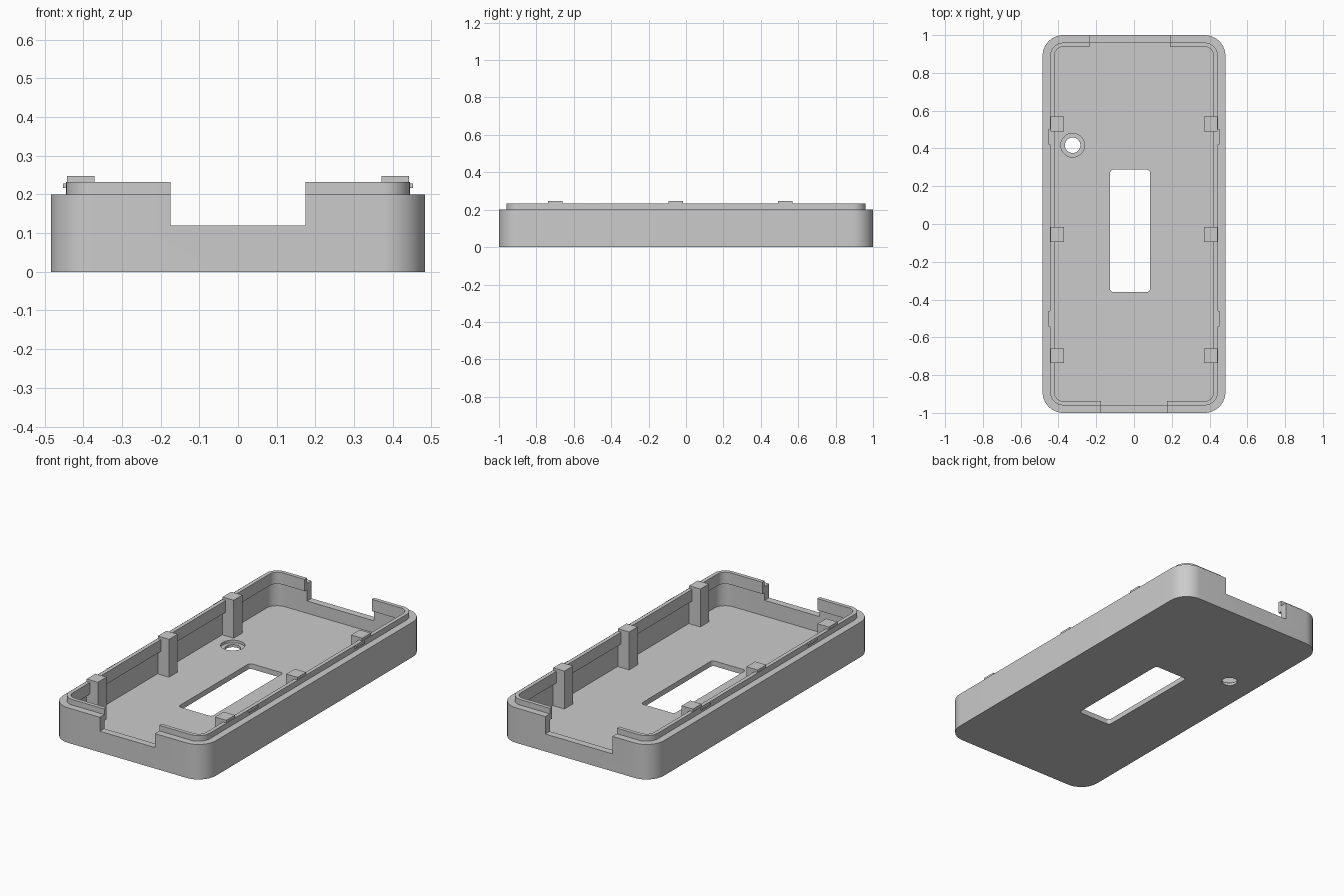
import bpy, bmesh
from math import sin, cos, pi, radians

cube = bpy.data.objects.get("Cube")
if cube:
    bpy.data.objects.remove(cube, do_unlink=True)

grey = bpy.data.materials.new("light grey plastic")
grey.use_nodes = True
colour = (0.6, 0.6, 0.6, 1)
grey.diffuse_color = colour
grey.node_tree.nodes["Principled BSDF"].inputs["Base Color"].default_value = colour


def rounded_outline(hx, hy, r, steps=12):
    """Points of a rounded rectangle, counter-clockwise."""
    points = []
    for i, (sx, sy) in enumerate([(1, 1), (-1, 1), (-1, -1), (1, -1)]):
        for k in range(steps + 1):
            a = pi / 2 * (i + k / steps)
            points.append((sx * (hx - r) + r * cos(a), sy * (hy - r) + r * sin(a)))
    return points


def loft(name, rings, centre=(0, 0)):
    """Closed solid through rings of (half x, half y, radius, z)."""
    bm = bmesh.new()
    loops = [[bm.verts.new((x + centre[0], y + centre[1], z))
              for x, y in rounded_outline(hx, hy, r)] for hx, hy, r, z in rings]
    n = len(loops[0])
    for a, b in zip(loops, loops[1:]):
        for i in range(n):
            j = (i + 1) % n
            bm.faces.new((a[i], a[j], b[j], b[i]))
    bm.faces.new(loops[0][::-1])
    bm.faces.new(loops[-1])
    bmesh.ops.recalc_face_normals(bm, faces=bm.faces)
    return finish(name, bm)


def box(name, x0, x1, y0, y1, z0, z1):
    bm = bmesh.new()
    bmesh.ops.create_cube(bm, size=1)
    for v in bm.verts:
        v.co = [lo + (c + 0.5) * (hi - lo)
                for c, lo, hi in zip(v.co, (x0, y0, z0), (x1, y1, z1))]
    return finish(name, bm)


def cylinder(name, x, y, r, z0, z1):
    bm = bmesh.new()
    bmesh.ops.create_cone(bm, cap_ends=True, segments=48, radius1=r, radius2=r, depth=z1 - z0)
    bmesh.ops.translate(bm, verts=bm.verts, vec=(x, y, (z0 + z1) / 2))
    return finish(name, bm)


def finish(name, bm):
    mesh = bpy.data.meshes.new(name)
    bm.to_mesh(mesh)
    bm.free()
    mesh.materials.append(grey)
    obj = bpy.data.objects.new(name, mesh)
    bpy.context.collection.objects.link(obj)
    return obj


def select(obj):
    bpy.ops.object.select_all(action='DESELECT')
    obj.select_set(True)
    bpy.context.view_layer.objects.active = obj


def cut(obj, cutter):
    select(obj)
    mod = obj.modifiers.new("cut", 'BOOLEAN')
    mod.operation = 'DIFFERENCE'
    mod.solver = 'EXACT'
    mod.object = cutter
    bpy.ops.object.modifier_apply(modifier=mod.name)
    bpy.data.objects.remove(cutter, do_unlink=True)


# Tray with an inner lip, swept from an (inset, height) profile
HX, HY, R = 0.484, 1.0, 0.11
FLOOR, RIM, LIP = 0.03, 0.2, 0.232
WALL, LIP_IN = 0.04, 0.062
profile = [(0, 0), (0, RIM), (WALL, RIM), (WALL, LIP), (LIP_IN, LIP),
           (LIP_IN, 0.165), (WALL, 0.165), (WALL, FLOOR)]
case = loft("case_tray", [(HX - d, HY - d, R - d, z) for d, z in profile])

# Front and back notches
cut(case, box("front_notch", -0.174, 0.174, -1.1, -0.9, 0.12, 0.4))
cut(case, box("back_notch", -0.235, 0.19, 0.9, 1.1, 0.1, 0.4))

# Slot and stepped round hole in the floor
cut(case, loft("slot", [(0.106, 0.324, 0.018, -0.1), (0.106, 0.324, 0.018, 0.1)],
               centre=(-0.021, -0.036)))
cut(case, cylinder("hole", -0.325, 0.417, 0.041, -0.1, 0.1))
cut(case, cylinder("hole_step", -0.325, 0.417, 0.063, 0.015, 0.1))
select(case)
bpy.ops.object.shade_smooth_by_angle(angle=radians(30))

# Support posts and snap ridges on both long sides
for side, s in (("left", 1), ("right", -1)):
    for place, y in (("front", -0.698), ("middle", -0.055), ("back", 0.53)):
        x0, x1 = sorted((s * 0.371, s * 0.442))
        box(f"{side}_{place}_post", x0, x1, y - 0.039, y + 0.039, FLOOR - 0.005, 0.247)
    for place, y in (("front", -0.502), ("back", 0.462)):
        x0, x1 = sorted((s * 0.435, s * 0.452))
        box(f"{side}_{place}_snap_ridge", x0, x1, y - 0.041, y + 0.041, 0.217, 0.228)
